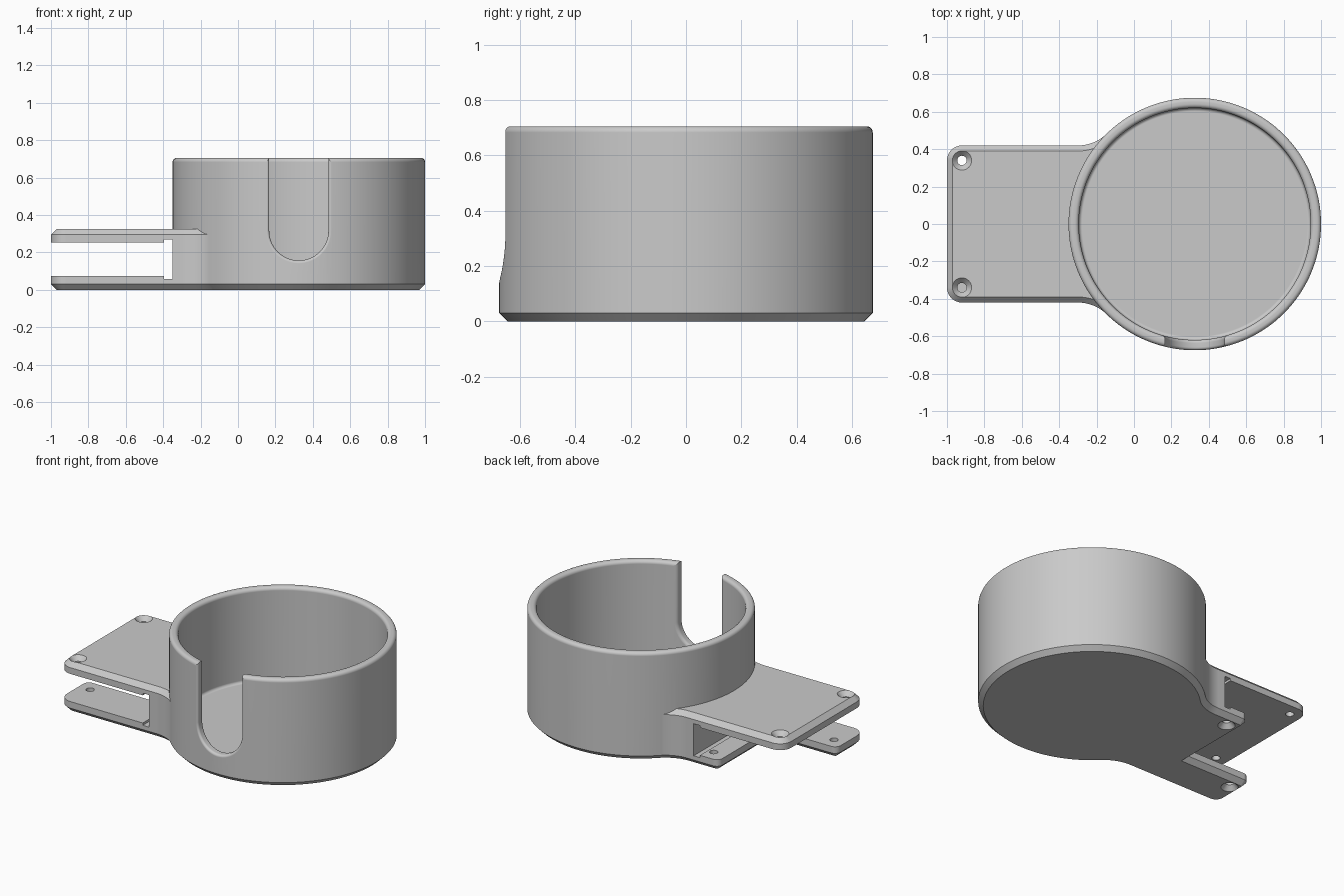
import bpy, bmesh
from math import sin, cos, pi, sqrt, atan2

cube = bpy.data.objects.get("Cube")
if cube:
    bpy.data.objects.remove(cube, do_unlink=True)

grey = bpy.data.materials.new("plain grey")
grey.use_nodes = True
COLOUR = (0.59, 0.59, 0.59, 1)
grey.diffuse_color = COLOUR
grey.node_tree.nodes["Principled BSDF"].inputs["Base Color"].default_value = COLOUR

CX, R_OUT, R_IN, HEIGHT, FLOOR = 0.325, 0.675, 0.62, 0.705, 0.1
ARM_Y, ARM_TOP, CHAMFER, CORNER = 0.42, 0.325, 0.03, 0.08
ARM_END = -1.0
STUB_END, PRONG_EDGE, NOTCH_CORNER = -0.53, -0.13, 0.04


def arc(cx, cy, r, start, end, n):
    return [(cx + r * cos(start + (end - start) * i / n),
             cy + r * sin(start + (end - start) * i / n)) for i in range(n + 1)]


def loft(name, rings):
    """Closed solid skinned through rings of equal point count."""
    bm = bmesh.new()
    loops = [[bm.verts.new(p) for p in ring] for ring in rings]
    n = len(loops[0])
    for a, b in zip(loops, loops[1:]):
        for i in range(n):
            j = (i + 1) % n
            bm.faces.new((a[i], a[j], b[j], b[i]))
    bm.faces.new(loops[0][::-1])
    bm.faces.new(loops[-1])
    bmesh.ops.recalc_face_normals(bm, faces=bm.faces)
    mesh = bpy.data.meshes.new(name)
    bm.to_mesh(mesh)
    bm.free()
    mesh.materials.append(grey)
    obj = bpy.data.objects.new(name, mesh)
    bpy.context.collection.objects.link(obj)
    return obj


def flat(points, z):
    return [(x, y, z) for x, y in points]


def lathe(name, cx, cy, profile, n):
    return loft(name, [flat(arc(cx, cy, r, 0, 2 * pi * (n - 1) / n, n - 1), z)
                       for r, z in profile])


def box(name, x0, x1, y0, y1, z0, z1):
    outline = [(x0, y0), (x1, y0), (x1, y1), (x0, y1)]
    return loft(name, [flat(outline, z0), flat(outline, z1)])


def combine(target, other, operation):
    mod = target.modifiers.new("combine", "BOOLEAN")
    mod.operation, mod.solver, mod.object = operation, "EXACT", other
    bpy.context.view_layer.objects.active = target
    bpy.ops.object.modifier_apply(modifier=mod.name)
    bpy.data.objects.remove(other, do_unlink=True)


# Cup: turned profile with chamfered foot, rounded rim and filleted floor
rim, fillet = 0.022, 0.018
profile = [(R_OUT - CHAMFER, 0), (R_OUT, CHAMFER)]
profile += arc(R_OUT - rim, HEIGHT - rim, rim, 0, pi / 2, 5)
profile += arc(R_IN + rim, HEIGHT - rim, rim, pi / 2, pi, 5)
profile += arc(R_IN - fillet, FLOOR + fillet, fillet, 0, -pi / 2, 4)
cup = lathe("cup_holder", CX, 0, profile, 144)

# Arm: rounded end, concave flares that run into the cup wall
R_JOIN, FLARE_X = R_OUT - 0.0006, -0.3
dx = CX - FLARE_X
flare = (dx ** 2 + ARM_Y ** 2 - R_JOIN ** 2) / (2 * (R_JOIN - ARM_Y))
flare_y = ARM_Y + flare
flare_end = atan2(-flare_y, dx)


def arm_outline(d):
    half = arc(ARM_END + CORNER, ARM_Y - CORNER, CORNER - d, pi, pi / 2, 8)
    half += arc(FLARE_X, flare_y, flare + d, -pi / 2, flare_end, 14)
    join = atan2(flare_y, -dx)
    inner = arc(CX, 0, 0.64, join, 2 * pi - join, 40)
    return half + inner + [(x, -y) for x, y in reversed(half)]


arm = loft("arm", [flat(arm_outline(d), z) for z, d in
                   ((0, CHAMFER), (CHAMFER, 0), (ARM_TOP - CHAMFER, 0), (ARM_TOP, CHAMFER))])

# Clamping gap between the plates, with a slightly taller relief at its root
combine(arm, box("gap_cutter", -1.2, -0.38, -1, 1, 0.073, 0.254), "DIFFERENCE")
combine(arm, box("relief_cutter", -0.395, -0.35, -1, 1, 0.058, 0.268), "DIFFERENCE")


# Lower plate: cut back to a short stub beside one long prong
def notch_outline(d):
    r = NOTCH_CORNER
    pts = [(-1.2, PRONG_EDGE - r)]
    pts += arc(ARM_END + r, PRONG_EDGE - r, r - d, pi, pi / 2, 8)
    pts += [(STUB_END + d, PRONG_EDGE - d)]
    pts += arc(STUB_END + r, ARM_Y - r, r - d, pi, pi / 2, 8)
    return pts + [(STUB_END + r, 0.7), (-1.2, 0.7)]


notch = loft("notch_cutter", [flat(notch_outline(d), z) for z, d in
                              ((-0.005, CHAMFER + 0.005), (CHAMFER, 0), (0.15, 0))])
combine(arm, notch, "DIFFERENCE")

# Countersunk screw holes
HOLE, SINK = 0.025, 0.052
for y in (-0.34, 0.34):
    combine(arm, lathe("upper_hole_cutter", ARM_END + CORNER, y,
                       [(HOLE, 0.2), (HOLE, ARM_TOP - 0.03), (SINK, ARM_TOP),
                        (SINK, 0.4)], 32), "DIFFERENCE")
for x, y in ((ARM_END + CORNER, -0.215), (-0.435, 0.335)):
    combine(arm, lathe("lower_hole_cutter", x, y,
                       [(SINK, -0.1), (SINK, 0), (HOLE, 0.03), (HOLE, 0.15)], 32),
            "DIFFERENCE")

combine(cup, arm, "UNION")


# Finger slot: U shape following the wall, flared to round its edges
edge, slot_half = 0.016, 0.158


def slot_ring(radius, d):
    w = slot_half + d
    u = [(-w, 0.9)] + arc(0, 0.315, w, pi, 2 * pi, 32) + [(w, 0.9)]
    return [(CX + x, -sqrt(radius ** 2 - x ** 2), z) for x, z in u]


steps = [i * pi / 10 for i in range(6)]
sections = [(0.57, edge)]
sections += [(R_IN + edge * (1 - cos(a)), edge * (1 - sin(a))) for a in steps]
sections += [(R_OUT - edge * (1 - sin(a)), edge * (1 - cos(a))) for a in steps]
sections += [(0.8, edge)]
combine(cup, loft("slot_cutter", [slot_ring(r, d) for r, d in sections]), "DIFFERENCE")

# Shading
bpy.ops.object.select_all(action="DESELECT")
cup.select_set(True)
bpy.context.view_layer.objects.active = cup
bpy.ops.object.shade_smooth_by_angle(angle=pi / 6)
weighted = cup.modifiers.new("even_normals", "WEIGHTED_NORMAL")
weighted.keep_sharp = True
